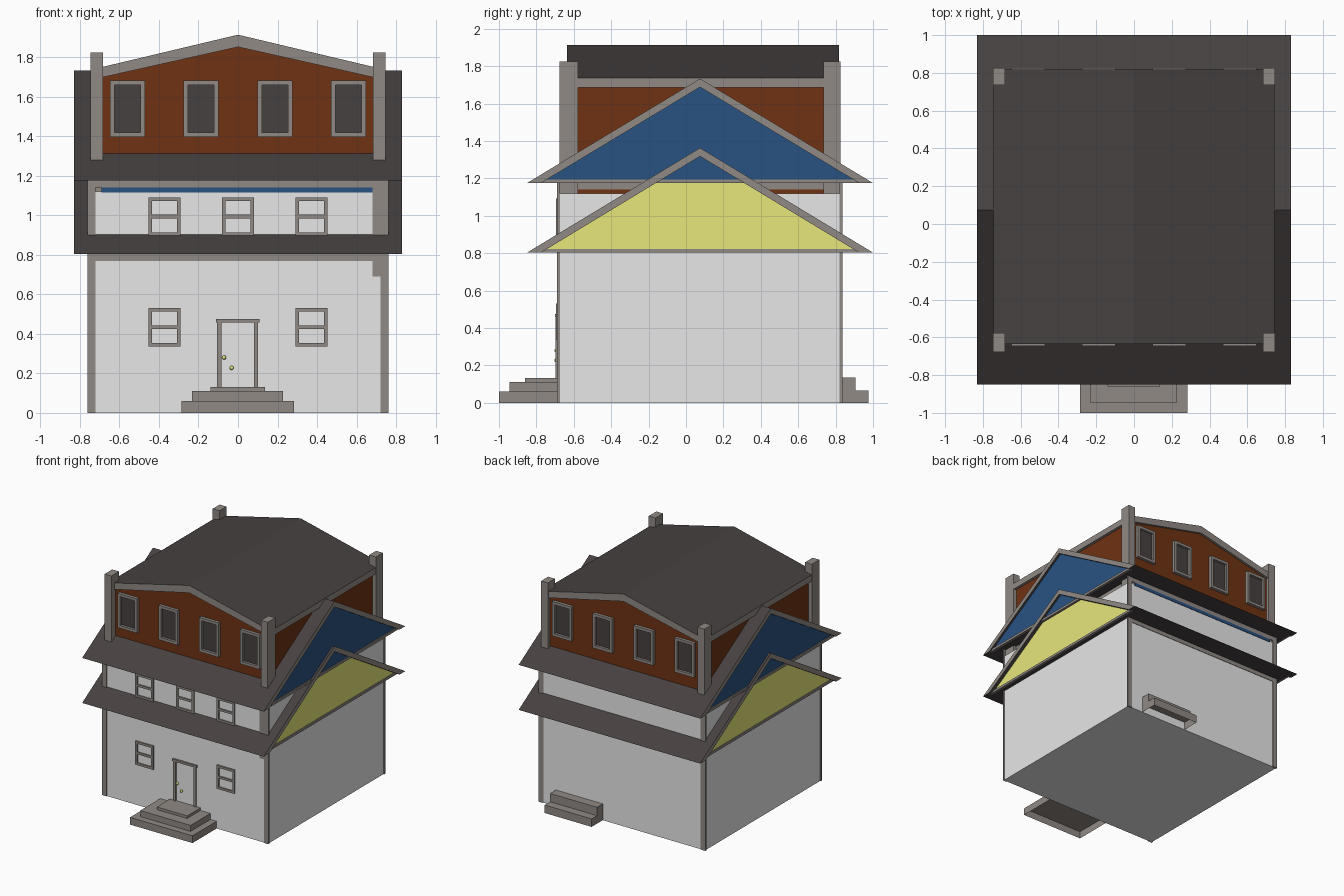
import bpy, bmesh
from mathutils import Vector

if "Cube" in bpy.data.objects:
    bpy.data.objects.remove(bpy.data.objects["Cube"])


def material(name, rgb):
    m = bpy.data.materials.new(name)
    m.diffuse_color = (*rgb, 1)
    m.use_nodes = True
    m.node_tree.nodes["Principled BSDF"].inputs["Base Color"].default_value = m.diffuse_color
    return m


WHITE = material("white_wall", (0.8, 0.8, 0.8))
TRIM = material("grey_trim", (0.277, 0.252, 0.23))
ROOF = material("dark_roof", (0.062, 0.053, 0.052))
BROWN = material("brown_wall", (0.156, 0.032, 0.006))
BLUE = material("blue_gable", (0.022, 0.084, 0.222))
YELLOW = material("yellow_gable", (0.8, 0.8, 0.2))


def finish(name, bm, mats, rule=None):
    bmesh.ops.recalc_face_normals(bm, faces=bm.faces)
    bm.normal_update()
    if rule:
        for f in bm.faces:
            f.material_index = rule(f.normal)
    me = bpy.data.meshes.new(name)
    bm.to_mesh(me)
    bm.free()
    for m in mats:
        me.materials.append(m)
    ob = bpy.data.objects.new(name, me)
    bpy.context.collection.objects.link(ob)
    return ob


def boxes(name, spans, mat, open_bottom=False):
    """One object from (x0, x1, y0, y1, z0, z1) boxes."""
    bm = bmesh.new()
    for x0, x1, y0, y1, z0, z1 in spans:
        r = bmesh.ops.create_cube(bm, size=1)
        for v in r["verts"]:
            v.co = Vector(((x0 + x1) / 2 + v.co.x * (x1 - x0),
                           (y0 + y1) / 2 + v.co.y * (y1 - y0),
                           (z0 + z1) / 2 + v.co.z * (z1 - z0)))
    if open_bottom:
        bm.normal_update()
        low = [f for f in bm.faces if f.normal.z < -0.9]
        bmesh.ops.delete(bm, geom=low, context='FACES')
    return finish(name, bm, [mat])


def prism(name, profile, axis, a, b, mats, rule=None):
    """Extrude a (horizontal, z) profile along x or y from a to b."""
    bm = bmesh.new()
    put = (lambda h, z, d: (d, h, z)) if axis == "x" else (lambda h, z, d: (h, d, z))
    f = bm.faces.new([bm.verts.new(put(h, z, a)) for h, z in profile])
    r = bmesh.ops.extrude_face_region(bm, geom=[f])
    step = Vector((b - a, 0, 0)) if axis == "x" else Vector((0, b - a, 0))
    for v in r["geom"]:
        if isinstance(v, bmesh.types.BMVert):
            v.co += step
    return finish(name, bm, mats, rule)


def frame(x0, x1, z0, z1, w, y0, y1):
    """Four bars around an opening."""
    return [(x0, x0 + w, y0, y1, z0, z1), (x1 - w, x1, y0, y1, z0, z1),
            (x0 + w, x1 - w, y0, y1, z0, z0 + w), (x0 + w, x1 - w, y0, y1, z1 - w, z1)]


FRONT, BACK = -0.685, 0.83

# Main body with corner boards and bands under the eaves
boxes("main_walls", [(-0.755, 0.755, FRONT, BACK, 0, 1.12)], WHITE)
boxes("corner_boards", [(min(s * 0.72, s * 0.762), max(s * 0.72, s * 0.762), y, y + 0.016, 0, 1.18)
                        for s in (-1, 1) for y in (FRONT - 0.006, BACK - 0.01)], TRIM)
boxes("eave_bands", [(-0.72, 0.72, FRONT - 0.004, BACK + 0.004, z0, z1)
                     for z0, z1 in ((0.77, 0.81), (1.14, 1.19))], TRIM)
boxes("blue_band", [(-0.69, 0.69, FRONT - 0.004, BACK + 0.004, 1.115, 1.14)], BLUE)
boxes("side_board", [(0.68, 0.722, FRONT - 0.005, FRONT + 0.005, 0.69, 1.18)], TRIM)


# Wide gable roofs: rake slabs, coloured gable panel, bottom trim
def gable_roof(name, z0, zp, panel_x, colour):
    y0, yc, y1, t = -0.85, 0.075, 1.0, 0.045
    dy = t * (yc - y0) / (zp - z0)
    prism(name + "_slabs", [(y0, z0), (yc, zp), (y1, z0), (y1 - dy, z0), (yc, zp - t), (y0 + dy, z0)],
          "x", -0.83, 0.83, [ROOF, TRIM], lambda n: int(abs(n.x) > 0.9))
    prism(name + "_gable", [(y0 + dy, z0 + 0.001), (yc, zp - t), (y1 - dy, z0 + 0.001)],
          "x", -panel_x, panel_x, [ROOF, colour], lambda n: int(abs(n.x) > 0.9))
    boxes(name + "_gable_sill", [(s * panel_x - 0.008, s * panel_x + 0.008, y0 + dy - 0.01, y1 - dy + 0.01,
                                  z0, z0 + 0.02) for s in (-1, 1)], TRIM)


gable_roof("lower_roof", 0.803, 1.363, 0.80, YELLOW)
gable_roof("upper_roof", 1.175, 1.733, 0.812, BLUE)

# Attic storey
prism("attic_walls", [(-0.715, 1.12), (0.715, 1.12), (0.715, 1.70), (0, 1.87), (-0.715, 1.70)],
      "y", -0.622, 0.80, [BROWN])
prism("attic_roof", [(-0.745, 1.737), (0, 1.914), (0.745, 1.737), (0.745, 1.685), (0, 1.852), (-0.745, 1.685)],
      "y", -0.635, 0.818, [TRIM, ROOF], lambda n: int(n.z > 0.5))
boxes("attic_posts", [(s * 0.715 - 0.031, s * 0.715 + 0.031, y0, y1, 1.12, 1.825)
                      for s in (-1, 1) for y0, y1 in ((-0.677, -0.578), (0.735, 0.826))], TRIM)

# Attic windows, four at the front and four at the back
bars, panes = [], []
for wall, out in ((-0.622, -1), (0.80, 1)):
    ya, yb = sorted((wall - out * 0.005, wall + out * 0.025))
    pa, pb = sorted((wall - out * 0.002, wall + out * 0.005))
    for cx in (-0.56, -0.187, 0.187, 0.56):
        bars += frame(cx - 0.089, cx + 0.089, 1.397, 1.682, 0.023, ya, yb)
        panes.append((cx - 0.07, cx + 0.07, pa, pb, 1.41, 1.67))
boxes("attic_window_frames", bars, TRIM)
boxes("attic_window_panes", panes, ROOF)

# Sash windows on the white front wall
bars = []
for cx, z0 in ((-0.372, 0.335), (0.372, 0.335), (-0.372, 0.895), (0, 0.895), (0.372, 0.895)):
    bars += frame(cx - 0.082, cx + 0.082, z0, z0 + 0.196, 0.019, FRONT - 0.01, FRONT + 0.005)
    bars.append((cx - 0.064, cx + 0.064, FRONT - 0.01, FRONT + 0.005, z0 + 0.09, z0 + 0.108))
boxes("sash_window_frames", bars, TRIM)

# Front door frame and knobs
boxes("door_frame", [(-0.106, -0.084, FRONT - 0.012, FRONT + 0.005, 0.13, 0.46),
                     (0.08, 0.102, FRONT - 0.012, FRONT + 0.005, 0.13, 0.46),
                     (-0.112, 0.108, FRONT - 0.015, FRONT + 0.005, 0.458, 0.476)], TRIM)
bm = bmesh.new()
for x, z in ((-0.07, 0.28), (-0.032, 0.228)):
    r = bmesh.ops.create_uvsphere(bm, u_segments=10, v_segments=6, radius=0.011)
    bmesh.ops.translate(bm, verts=r["verts"], vec=(x, FRONT - 0.008, z))
finish("door_knobs", bm, [YELLOW])

# Steps at the front and back, hollow underneath
boxes("front_steps", [(-0.287, 0.284, -1.0, FRONT, 0, 0.06), (-0.232, 0.228, -0.945, FRONT, 0.06, 0.11),
                      (-0.14, 0.137, -0.86, FRONT, 0.11, 0.132)], TRIM, True)
boxes("back_steps", [(0.18, 0.61, BACK, 0.975, 0, 0.066), (0.18, 0.61, BACK, 0.905, 0.066, 0.135)], TRIM, True)
